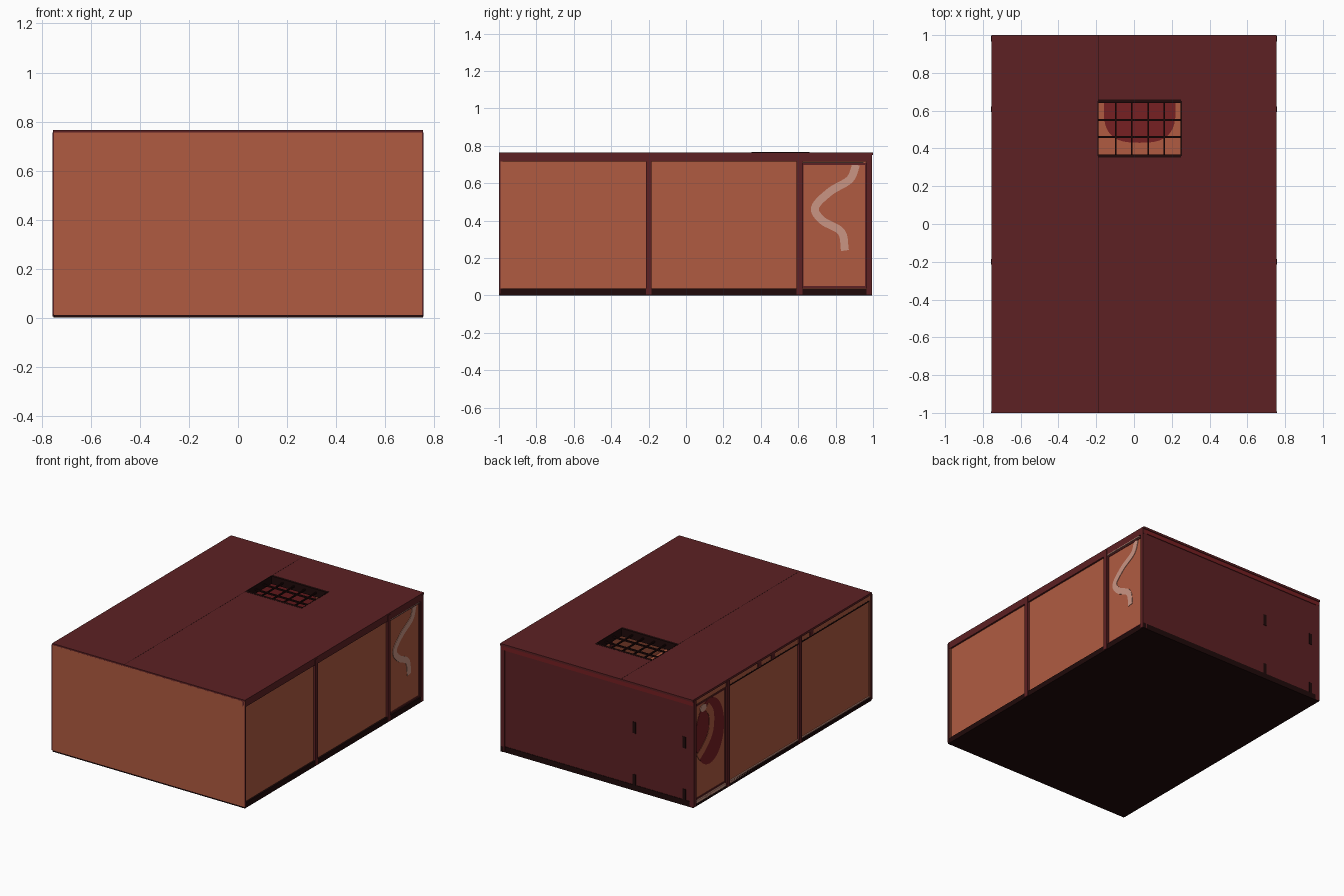
import bpy, bmesh, math
from mathutils import Vector

if "Cube" in bpy.data.objects:
    bpy.data.objects.remove(bpy.data.objects["Cube"], do_unlink=True)


def material(name, r, g, b):
    m = bpy.data.materials.new(name)
    m.use_nodes = True
    m.diffuse_color = (r, g, b, 1)
    m.node_tree.nodes["Principled BSDF"].inputs["Base Color"].default_value = (r, g, b, 1)
    return m


ORANGE = material("terracotta", .434, .105, .053)
MAROON = material("maroon", .109, .015, .017)
DARK = material("near_black_red", .014, .003, .003)
RED = material("stain_red", .18, .014, .016)
PINK = material("pale_pink", .59, .30, .23)


def finish(name, bm, mat):
    bmesh.ops.recalc_face_normals(bm, faces=bm.faces)
    mesh = bpy.data.meshes.new(name)
    bm.to_mesh(mesh)
    bm.free()
    mesh.materials.append(mat)
    ob = bpy.data.objects.new(name, mesh)
    bpy.context.collection.objects.link(ob)
    return ob


def box(name, x, y, z, mat):
    """Box from (low, high) ranges on each axis."""
    bm = bmesh.new()
    bmesh.ops.create_cube(bm, size=1)
    for v in bm.verts:
        v.co = [lo + (c + .5) * (hi - lo) for c, (lo, hi) in zip(v.co, (x, y, z))]
    return finish(name, bm, mat)


def plate(name, outline, place, mat, thick):
    """Thin solid from a 2D outline; place(u, v) maps it to 3D."""
    bm = bmesh.new()
    face = bm.faces.new([bm.verts.new(place(u, v)) for u, v in outline])
    ext = bmesh.ops.extrude_face_region(bm, geom=[face])
    moved = [g for g in ext["geom"] if isinstance(g, bmesh.types.BMVert)]
    bmesh.ops.translate(bm, verts=moved, vec=Vector(thick))
    return finish(name, bm, mat)


def ribbon(points, width, steps=8):
    """Outline of a stroke following a smooth path."""
    p = [Vector(q) for q in points]
    p = [2 * p[0] - p[1]] + p + [2 * p[-1] - p[-2]]
    path = []
    for a, b, c, d in zip(p, p[1:], p[2:], p[3:]):
        for i in range(steps):
            t = i / steps
            path.append(.5 * (2 * b + (c - a) * t + (2 * a - 5 * b + 4 * c - d) * t ** 2
                              + (3 * b - a - 3 * c + d) * t ** 3))
    path.append(p[-2])
    left, right = [], []
    for i, q in enumerate(path):
        t = (path[min(i + 1, len(path) - 1)] - path[max(i - 1, 0)]).normalized()
        n = Vector((-t.y, t.x)) * width / 2
        left.append(q + n)
        right.append(q - n)
    return left + right[::-1]


def blob(u, v, ru, rv, power=.7, n=40):
    """Rounded squarish stain outline."""
    pts = []
    for i in range(n):
        c, s = math.cos(math.tau * i / n), math.sin(math.tau * i / n)
        pts.append((u + ru * math.copysign(abs(c) ** power, c),
                    v + rv * math.copysign(abs(s) ** power, s)))
    return pts


# Floor, front and back walls
box("base", (-.75, .75), (-.999, .99), (0, .03), DARK)
box("floor", (-.74, .74), (-.98, .96), (.03, .04), ORANGE)
box("front_wall", (-.75, .75), (-1, -.98), (.01, .755), ORANGE)
box("back_wall", (-.75, .75), (.965, .99), (.035, .72), MAROON)
box("back_lining", (-.74, .74), (.958, .965), (.04, .75), ORANGE)
box("back_top_trim", (-.75, .75), (.965, .995), (.72, .755), RED)
box("back_bottom_trim", (-.75, .75), (.965, .993), (0, .04), DARK)
for x in (-.29, -.68):
    for z in (.07, .44):
        box("back_slot", (x - .012, x + .012), (.98, .993), (z - .035, z + .045), DARK)

# Roof around the hatch opening
HX, HY = (-.19, .25), (.36, .65)
roof_z = (.75, .765)
box("roof_front", (-.754, .754), (-1, HY[0]), roof_z, MAROON)
box("roof_back", (-.754, .754), (HY[1], 1), roof_z, MAROON)
box("roof_right", (-.754, HX[0]), HY, roof_z, MAROON)
box("roof_left", (HX[1], .754), HY, roof_z, MAROON)
for y in ((-1, HY[0]), (HY[1], 1)):
    box("roof_seam", (-.191, -.189), y, (.764, .7655), DARK)

# Hatch frame and grille
for y in HY:
    box("hatch_frame_end", HX, (y - .009, y + .009), (.71, .766), DARK)
for x in HX:
    box("hatch_frame_side", (x - .003, x + .003), HY, (.71, .766), DARK)
for i in range(1, 5):
    x = HX[0] + (HX[1] - HX[0]) * i / 5 + .007 - .002 * i
    box("grille_bar", (x - .004, x + .004), HY, (.735, .745), DARK)
for y in (.46, .55):
    box("grille_crossbar", HX, (y - .005, y + .005), (.735, .745), DARK)

# Side walls with posts, mirrored on both sides
for s in (-1, 1):
    def side(a, b):
        return tuple(sorted((s * a, s * b)))
    box("side_panel", side(.725, .742), (-.985, .6), (.035, .752), ORANGE)
    box("end_panel", side(.725, .742), (.62, .965), (.035, .752), ORANGE)
    for y, w in ((-.2, .015), (.607, .015), (.98, .014)):
        box("side_post", side(.722, .757), (y - w, y + w), (.005, .755), MAROON)
    box("front_corner_edge", side(.742, .757), (-1, -.992), (.01, .755), MAROON)
    for y in (.624, .963):
        box("end_panel_frame", side(.74, .746), (y - .005, y + .005), (.04, .71), MAROON)
    for z in (.045, .703):
        box("end_panel_rail", side(.74, .746), (.62, .965), (z - .005, z + .005), MAROON)

# Left side rails
box("left_top_rail", (.73, .754), (-1, .995), (.715, .756), MAROON)
box("left_bottom_rail", (.73, .754), (-1, .995), (0, .038), DARK)
box("left_light_strip", (.742, .755), (.62, .95), (.708, .714), PINK)

# Right side rails
box("right_top_strip", (-.748, -.73), (-.99, .96), (.715, .75), ORANGE)
box("right_panel_line", (-.749, -.74), (-.99, .6), (.705, .715), DARK)
box("right_bottom_strip", (-.75, -.73), (-.99, .96), (.015, .035), PINK)
box("right_bottom_edge", (-.752, -.73), (-.99, .99), (0, .015), DARK)
for y in (.1, .25, -.33):
    box("right_rail_clip", (-.752, -.74), (y - .02, y + .02), (.715, .752), MAROON)

# Painted stroke on the left end panel
stroke = [(.91, .7), (.875, .62), (.77, .555), (.69, .47), (.73, .4), (.83, .34), (.85, .24)]
plate("left_stroke", ribbon(stroke, .042), lambda u, v: (.741, u, v), PINK, (.004, 0, 0))

# Stain, curved stroke and dab on the right end panel
plate("right_stain", blob(.797, .47, .16, .23, 1), lambda u, v: (-.741, u, v), RED, (-.003, 0, 0))
arc = [(.83, .66), (.78, .58), (.79, .46), (.86, .38), (.93, .33)]
plate("right_stroke", ribbon(arc, .055), lambda u, v: (-.743, u, v), ORANGE, (-.003, 0, 0))
plate("right_dab", blob(.87, .66, .035, .025, 1), lambda u, v: (-.743, u, v), PINK, (-.004, 0, 0))

# Stains inside the room
plate("floor_stain", blob(.03, .61, .19, .18), lambda u, v: (u, v, .039), RED, (0, 0, .005))
plate("back_stain", blob(-.35, .42, .3, .22), lambda u, v: (u, .959, v), RED, (0, -.005, 0))
